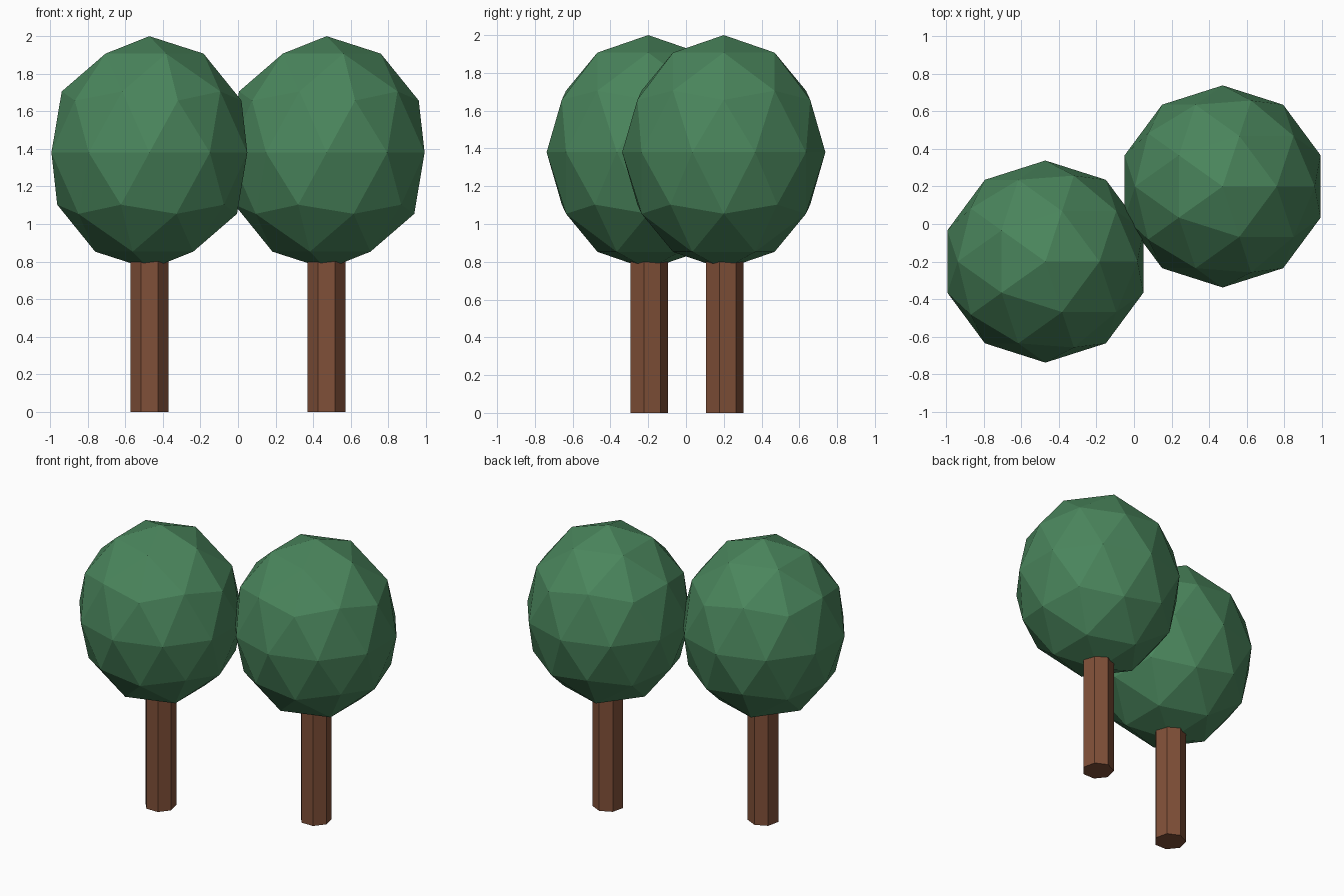
import bpy

if "Cube" in bpy.data.objects:
    bpy.data.objects.remove(bpy.data.objects["Cube"])


def material(name, rgb):
    mat = bpy.data.materials.new(name)
    mat.diffuse_color = (*rgb, 1.0)
    mat.use_nodes = True
    mat.node_tree.nodes["Principled BSDF"].inputs["Base Color"].default_value = mat.diffuse_color
    return mat


leaf_green = material("leaf_green", (0.068, 0.235, 0.107))
bark_brown = material("bark_brown", (0.215, 0.08, 0.04))


def finish(name, mat):
    obj = bpy.context.object
    obj.name = name
    obj.data.materials.append(mat)
    bpy.ops.object.transform_apply(location=False, rotation=False, scale=True)


def tree(side, x, y):
    # Seven-sided trunk, its top hidden inside the crown
    height = 0.84
    bpy.ops.mesh.primitive_cylinder_add(
        vertices=7, radius=0.1036, depth=height, location=(x, y, height / 2))
    finish(side + "_trunk", bark_brown)

    # Faceted crown, slightly taller than wide
    bpy.ops.mesh.primitive_ico_sphere_add(
        subdivisions=2, radius=1, location=(x, y, 1.38))
    bpy.context.object.scale = (0.5485, 0.538, 0.62)
    finish(side + "_crown", leaf_green)


tree("left", -0.472, -0.2)
tree("right", 0.472, 0.2)
